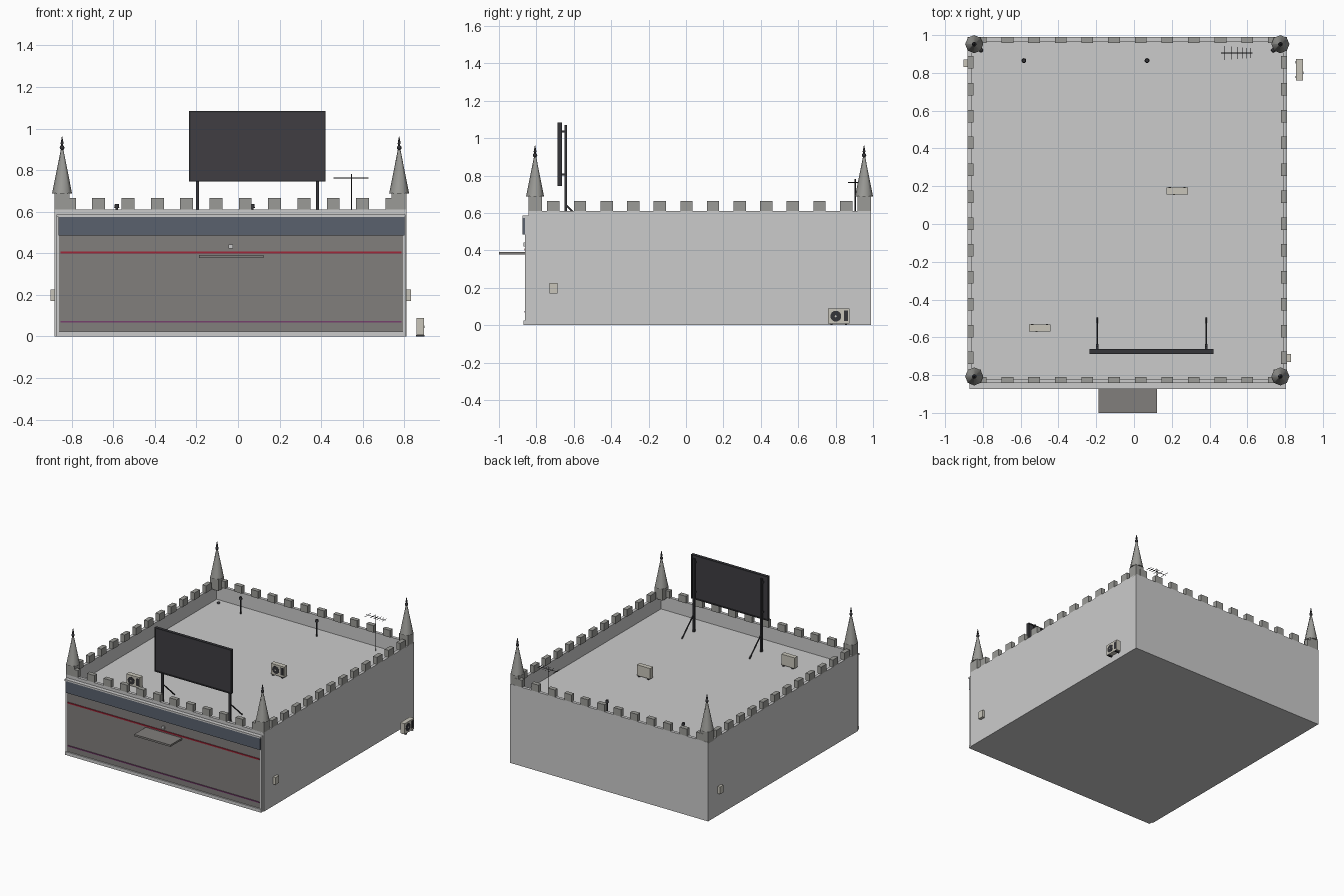
import bpy, bmesh, math
from mathutils import Matrix, Vector

if "Cube" in bpy.data.objects:
    bpy.data.objects.remove(bpy.data.objects["Cube"])

X0, X1, Y0, Y1 = -0.882, 0.811, -0.843, 0.99      # outer wall faces
ROOF, TOP, T = 0.505, 0.61, 0.033                  # roof level, parapet top, thickness
CX, CY = (X0 + X1) / 2, (Y0 + Y1) / 2


def mat(name, r, g, b):
    m = bpy.data.materials.new(name)
    m.diffuse_color = (r, g, b, 1)
    m.use_nodes = True
    m.node_tree.nodes["Principled BSDF"].inputs["Base Color"].default_value = m.diffuse_color
    return m


DARK = mat("dark_metal", 0.035, 0.035, 0.04)
PANEL = mat("panel_dark", 0.05, 0.048, 0.055)
BLUE = mat("sign_blue_grey", 0.10, 0.12, 0.155)
FACADE = mat("facade_grey", 0.22, 0.21, 0.20)
RED = mat("stripe_red", 0.35, 0.02, 0.04)
PURPLE = mat("stripe_purple", 0.18, 0.05, 0.15)
CREAM = mat("cream_metal", 0.58, 0.56, 0.49)
STONE = mat("stone", 0.33, 0.33, 0.31)


class Part:
    """Collects primitives into one mesh object."""
    def __init__(self, name, material=None):
        self.name, self.mat, self.bm = name, material, bmesh.new()

    def box(self, x0, x1, y0, y1, z0, z1):
        m = Matrix.Translation(((x0 + x1) / 2, (y0 + y1) / 2, (z0 + z1) / 2)) @ \
            Matrix.Diagonal((x1 - x0, y1 - y0, z1 - z0, 1))
        bmesh.ops.create_cube(self.bm, size=1, matrix=m)
        return self

    def rod(self, a, b, r, r2=None, n=8):
        a, b = Vector(a), Vector(b)
        m = Matrix.Translation((a + b) / 2) @ (b - a).to_track_quat('Z', 'Y').to_matrix().to_4x4()
        bmesh.ops.create_cone(self.bm, cap_ends=True, segments=n, radius1=r,
                              radius2=r if r2 is None else r2, depth=(b - a).length, matrix=m)
        return self

    def ball(self, c, r):
        bmesh.ops.create_uvsphere(self.bm, u_segments=10, v_segments=6, radius=r,
                                  matrix=Matrix.Translation(c))
        return self

    def done(self, smooth=False, loc=(0, 0, 0), rot=0):
        me = bpy.data.meshes.new(self.name)
        self.bm.to_mesh(me)
        self.bm.free()
        if self.mat:
            me.materials.append(self.mat)
        o = bpy.data.objects.new(self.name, me)
        bpy.context.collection.objects.link(o)
        o.location, o.rotation_euler.z = loc, rot
        if smooth:
            bpy.ops.object.select_all(action='DESELECT')
            bpy.context.view_layer.objects.active = o
            o.select_set(True)
            bpy.ops.object.shade_smooth_by_angle(angle=math.radians(50))
        return o


# building body: box whose top face is inset and sunk to form the roof inside the parapet
p = Part("building_walls").box(X0, X1, Y0, Y1, 0, TOP)
top = max(p.bm.faces, key=lambda f: f.calc_center_median().z)
bmesh.ops.inset_region(p.bm, faces=[top], thickness=T)
ext = bmesh.ops.extrude_discrete_faces(p.bm, faces=[top])["faces"][0]
bmesh.ops.translate(p.bm, verts=ext.verts, vec=(0, 0, ROOF - TOP))
p.done()

# battlements on all four sides
p = Part("merlons", STONE)
for i in range(12):
    x = CX + (i - 5.5) * 0.141
    for y in (Y0, Y1 - T):
        p.box(x - 0.031, x + 0.031, y, y + T, TOP, 0.665)
for i in range(12):
    y = CY + (i - 5.5) * 0.1423
    for x in (X0, X1 - T):
        p.box(x, x + T, y - 0.033, y + 0.033, TOP, 0.665)
p.done()

# corner turrets: block base, spire and finial
for sx, x in (("left", X0 + 0.036), ("right", X1 - 0.036)):
    for sy, y in (("front", Y0 + 0.036), ("back", Y1 - 0.038)):
        tag = f"{sy}_{sx}"
        Part("turret_base_" + tag, STONE).box(x - .036, x + .036, y - .036, y + .036, TOP - .01, 0.69).done()
        Part("turret_spire_" + tag, STONE).rod((x, y, 0.688), (x, y, 0.90), 0.048, 0.006, 8).done(True)
        f = Part("turret_finial_" + tag, DARK)
        f.rod((x, y, 0.89), (x, y, 0.935), 0.005)
        f.ball((x, y, 0.908), 0.012)
        f.rod((x, y, 0.925), (x, y, 0.962), 0.008, 0.001)
        f.done(True)

# shop front
FX0, FX1 = -0.872, 0.805
Part("facade_panel", FACADE).box(FX0 + .012, FX1 - .01, -0.858, Y0 + .005, 0.025, 0.49).done()
Part("facade_plinth").box(FX0, FX1, -0.868, Y0 + .005, 0, 0.025).done()
Part("facade_ledge").box(FX0, FX1, -0.874, Y0 + .005, 0.574, 0.586).done()
p = Part("facade_side_posts")
for x in (FX0, FX1 - 0.012):
    p.box(x, x + 0.012, -0.862, Y0 + .005, 0.025, 0.575)
p.done()
Part("sign_band", BLUE).box(FX0 + .008, FX1 - .005, -0.874, Y0 + .005, 0.485, 0.574).done()
Part("upper_stripe", RED).box(-0.853, 0.786, -0.864, -0.855, 0.399, 0.409).done()
Part("lower_stripe", PURPLE).box(-0.853, 0.786, -0.864, -0.855, 0.067, 0.075).done()
Part("door_canopy", FACADE).box(-0.188, 0.122, -1.0, -0.855, 0.377, 0.391).done()
Part("door_lamp").box(-0.045, -0.025, -0.868, -0.855, 0.422, 0.442).done()

# rooftop billboard on two braced legs
Part("billboard_panel", PANEL).box(-0.228, 0.415, -0.682, -0.668, 0.75, 1.08).done()
p = Part("billboard_frame", DARK)
for z in (0.745, 1.077):
    p.box(-0.235, 0.422, -0.687, -0.663, z, z + 0.008)
for x in (-0.235, 0.414):
    p.box(x, x + 0.008, -0.687, -0.663, 0.745, 1.085)
p.done()
p = Part("billboard_legs", DARK)
for x in (-0.195, 0.383):
    p.box(x - .007, x + .007, -0.65, -0.636, ROOF, 1.07)
    p.rod((x, -0.64, 0.64), (x, -0.497, ROOF), 0.005, n=6)
    for z in (0.80, 1.03):
        p.box(x - .006, x + .006, -0.67, -0.645, z, z + 0.012)
p.done()


# air conditioners: cased box, fan, side grille and feet, facing local -y
def air_conditioner(tag, loc, rot=0):
    Part("ac_case_" + tag, CREAM).box(-.057, .057, -.018, .018, .008, .09).done(False, loc, rot)
    d = Part("ac_fan_and_grille_" + tag, DARK)
    d.rod((-.016, -.016, .048), (-.016, -.0195, .048), 0.029, n=20)
    d.box(.028, .05, -.0195, -.016, .022, .078)
    for x in (-.045, .033):
        d.box(x, x + .012, -.02, .02, 0, .008)
    d.done(False, loc, rot)
    Part("ac_fan_hub_" + tag, CREAM).rod((-.016, -.018, .048), (-.016, -.022, .048), .006).done(False, loc, rot)


air_conditioner("roof_back", (0.228, 0.175, ROOF))
air_conditioner("roof_front", (-0.5, -0.55, ROOF))
air_conditioner("side", (0.876, 0.817, 0), math.pi / 2)

# meter boxes on the side walls
Part("meter_box_right", CREAM).box(X1 - .002, 0.832, -0.73, -0.687, 0.17, 0.226).done()
Part("meter_box_left", CREAM).box(-0.902, X0 + .002, 0.832, 0.872, 0.17, 0.226).done()

# roof vent pipes with caps, and small corner drains
p = Part("vent_pipes", DARK)
for x in (-0.583, 0.069):
    p.rod((x, 0.865, ROOF), (x, 0.865, 0.62), 0.006, n=10)
    p.rod((x, 0.865, 0.618), (x, 0.865, 0.636), 0.013, 0.01, n=10)
p.done(True)
p = Part("roof_drains", DARK)
for x in (-0.81, 0.738):
    p.ball((x, 0.92, ROOF), 0.012)
p.done(True)

# roof aerial: mast, boom and cross elements
p = Part("aerial", DARK)
p.rod((0.545, 0.905, ROOF), (0.545, 0.905, 0.782), 0.003, n=6)
p.rod((0.46, 0.905, 0.763), (0.627, 0.905, 0.763), 0.002, n=6)
for i, h in enumerate((0.038, 0.034, 0.032, 0.03, 0.028, 0.026)):
    x = (0.477, 0.518, 0.548, 0.572, 0.595, 0.618)[i]
    p.rod((x, 0.905 - h, 0.763), (x, 0.905 + h, 0.763), 0.0015, n=6)
p.done()
